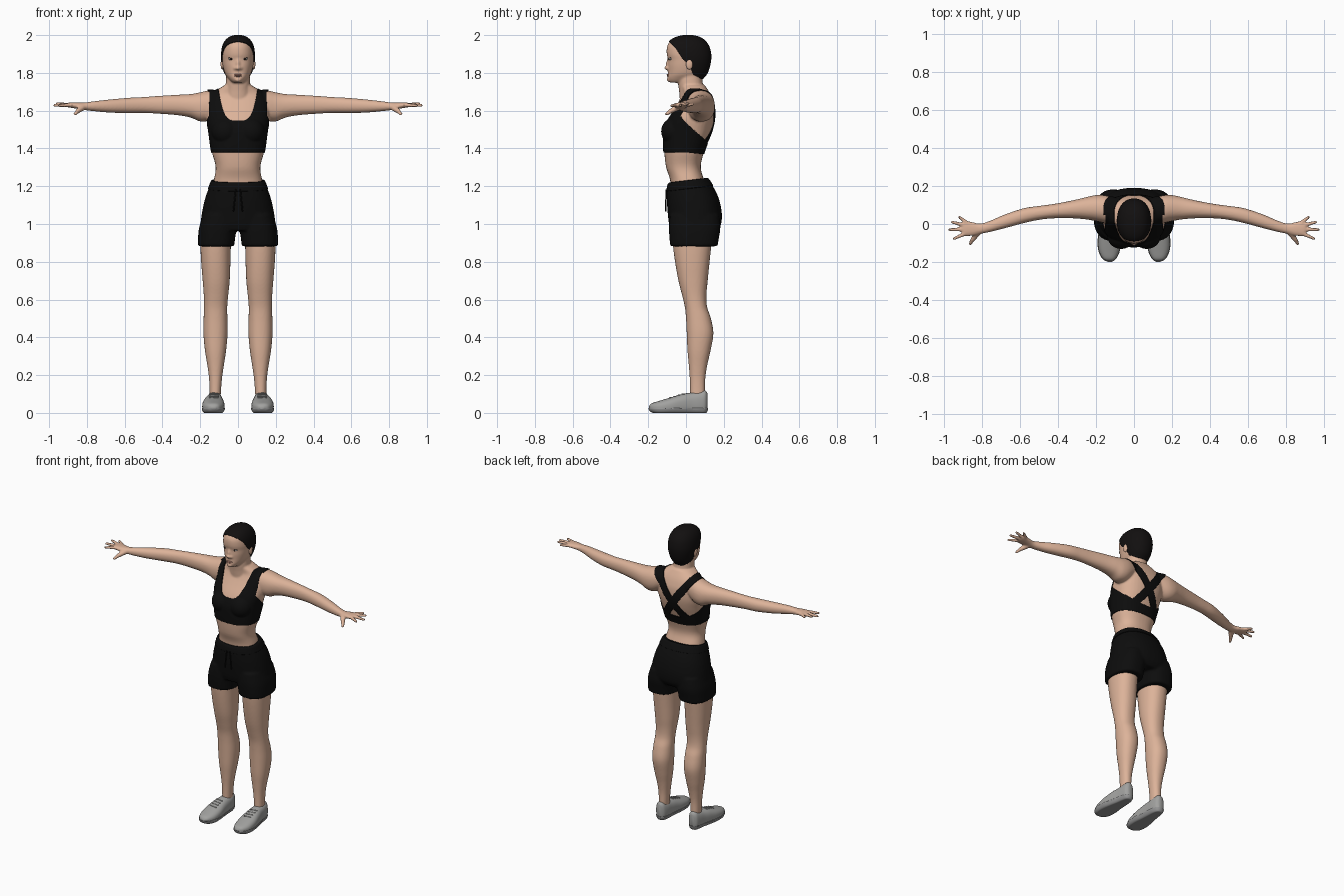
import bpy, bmesh, math
from mathutils import Vector, Matrix

cube = bpy.data.objects.get("Cube")
if cube:
    bpy.data.objects.remove(cube)


def material(name, r, g, b):
    m = bpy.data.materials.new(name)
    m.use_nodes = True
    m.diffuse_color = (r, g, b, 1)
    m.node_tree.nodes["Principled BSDF"].inputs["Base Color"].default_value = (r, g, b, 1)
    return m


skin = material("skin", 0.72, 0.45, 0.32)
fabric = material("black fabric", 0.004, 0.004, 0.004)
hair_mat = material("black hair", 0.006, 0.005, 0.005)
canvas = material("grey canvas", 0.36, 0.36, 0.35)
rubber = material("grey rubber", 0.30, 0.30, 0.30)
eye_white = material("eye white", 0.65, 0.62, 0.58)
dark = material("dark iris", 0.02, 0.012, 0.01)
lip = material("lip", 0.50, 0.25, 0.19)


def interp(x, pts):
    """Piecewise linear lookup."""
    if x <= pts[0][0]:
        return pts[0][1]
    for (a, u), (b, v) in zip(pts, pts[1:]):
        if x <= b:
            return u + (v - u) * (x - a) / (b - a)
    return pts[-1][1]


def smooth_keys(keys, n=5):
    """Catmull-Rom resampling of cross-section keys."""
    out = []
    for i in range(len(keys) - 1):
        p = [keys[max(0, min(len(keys) - 1, i + d))] for d in (-1, 0, 1, 2)]
        for k in range(n):
            t = k / n
            out.append([0.5 * (2 * b + (c - a) * t + (2 * a - 5 * b + 4 * c - d) * t * t
                               + (3 * b - a - 3 * c + d) * t ** 3) for a, b, c, d in zip(*p)])
    return out + [list(keys[-1])]


def loft(bm, keys, axis="z", power=2.2, side=1, seg=40, floor=-1.0):
    """Keys hold height, then the low and high limits on the two other axes."""
    order = {"z": (1, 2, 0), "x": (0, 1, 2), "y": (1, 0, 2)}[axis]
    rings = []
    for h, a0, a1, b0, b1 in smooth_keys(keys):
        ring = []
        for k in range(seg):
            c, s = math.cos(math.tau * k / seg), math.sin(math.tau * k / seg)
            u = (a0 + a1) / 2 + (a1 - a0) / 2 * math.copysign(abs(c) ** (2 / power), c)
            v = (b0 + b1) / 2 + (b1 - b0) / 2 * math.copysign(abs(s) ** (2 / power), s)
            x, y, z = [(h, u, v)[i] for i in order]
            ring.append(bm.verts.new((x * side, y, max(z, floor))))
        rings.append(ring)
    for a, b in zip(rings, rings[1:]):
        for k in range(seg):
            j = (k + 1) % seg
            bm.faces.new((a[k], a[j], b[j], b[k]))
    bm.faces.new(rings[0])
    bm.faces.new(rings[-1])


def ball(bm, pos, size):
    m = Matrix.Translation(pos) @ Matrix.Diagonal((*size, 1))
    bmesh.ops.create_uvsphere(bm, u_segments=24, v_segments=16, radius=1, matrix=m)


def limb(bm, p, q, r1, r2):
    """Tapered capsule between two points."""
    p, q = Vector(p), Vector(q)
    d = q - p
    m = Matrix.Translation((p + q) / 2) @ d.to_track_quat("Z", "Y").to_matrix().to_4x4()
    bmesh.ops.create_cone(bm, cap_ends=True, segments=16, radius1=r1, radius2=r2,
                          depth=d.length, matrix=m)
    ball(bm, p, (r1, r1, r1))
    ball(bm, q, (r2, r2, r2))


def finish(name, bm, mat, voxel=0, rounds=4):
    bmesh.ops.recalc_face_normals(bm, faces=bm.faces[:])
    me = bpy.data.meshes.new(name)
    bm.to_mesh(me)
    bm.free()
    ob = bpy.data.objects.new(name, me)
    bpy.context.scene.collection.objects.link(ob)
    if voxel:
        r = ob.modifiers.new("Remesh", "REMESH")
        r.mode, r.voxel_size = "VOXEL", voxel
        s = ob.modifiers.new("Smooth", "SMOOTH")
        s.factor, s.iterations = 0.5, rounds
        new = bpy.data.meshes.new_from_object(ob.evaluated_get(bpy.context.evaluated_depsgraph_get()))
        ob.modifiers.clear()
        ob.data = new
    ob.data.materials.clear()
    ob.data.materials.append(mat)
    ob.data.shade_smooth()
    ob.data.set_sharp_from_angle(angle=math.radians(50))
    return ob


def extract(name, source, rule, mat, thick):
    """Cut the source surface where rule(co) is zero and keep the positive side as a shell."""
    bm = bmesh.new()
    bm.from_mesh(source.data)
    bm.normal_update()
    val = {v: rule(v.co) for v in bm.verts}
    crossing = [e for e in bm.edges if val[e.verts[0]] * val[e.verts[1]] < 0]
    cuts = []
    for e in crossing:
        a, b = e.verts
        t = val[a] / (val[a] - val[b])
        cuts.append(bmesh.utils.edge_split(e, a, min(0.98, max(0.02, t)))[1])
    bmesh.ops.connect_verts(bm, verts=cuts)
    bm.normal_update()
    drop = [f for f in bm.faces if rule(f.calc_center_median()) < 0]
    bmesh.ops.delete(bm, geom=drop, context="FACES")
    me = bpy.data.meshes.new(name)
    bm.to_mesh(me)
    bm.free()
    me.materials.clear()
    me.materials.append(mat)
    me.shade_smooth()
    ob = bpy.data.objects.new(name, me)
    bpy.context.scene.collection.objects.link(ob)
    s = ob.modifiers.new("Thickness", "SOLIDIFY")
    s.thickness, s.offset = thick, 1


def sym(rows):
    return [(z, -w, w, a, b) for z, w, a, b in rows]


# Body: torso, neck, head, arms, hands and legs fused into one skin
bm = bmesh.new()
loft(bm, sym([(1.08, .15, -.08, .14), (1.22, .13, -.082, .1), (1.3, .118, -.105, .078),
              (1.38, .138, -.115, .095), (1.45, .148, -.118, .12), (1.5, .155, -.115, .138),
              (1.56, .165, -.092, .15), (1.62, .163, -.055, .15), (1.66, .155, -.032, .14),
              (1.695, .13, -.02, .125), (1.735, .072, -.03, .1)]), power=2.4)
loft(bm, sym([(1.62, .08, -.03, .12), (1.7, .068, -.036, .1), (1.75, .064, -.042, .088),
              (1.82, .062, -.04, .085)]))
loft(bm, sym([(1.748, .026, -.082, .02), (1.758, .04, -.094, .06), (1.775, .055, -.098, .09),
              (1.79, .066, -.096, .105), (1.81, .074, -.095, .116), (1.84, .081, -.096, .125),
              (1.87, .085, -.095, .13), (1.9, .086, -.102, .13), (1.94, .08, -.1, .12),
              (1.97, .065, -.082, .098), (1.988, .043, -.05, .07), (1.997, .015, -.01, .03)]))
ball(bm, (0, -.093, 1.842), (.011, .014, .034))
ball(bm, (0, -.1, 1.826), (.014, .016, .011))
ball(bm, (0, -.086, 1.764), (.02, .016, .013))
for s in (1, -1):
    ball(bm, (s * .068, -.062, 1.49), (.068, .065, .068))
    ball(bm, (s * .015, -.092, 1.824), (.009, .012, .008))
    loft(bm, [(.08, .0, .13, 1.6, 1.7), (.15, .005, .15, 1.55, 1.707), (.2, .015, .152, 1.543, 1.697),
              (.25, .024, .142, 1.563, 1.688), (.32, .03, .125, 1.576, 1.684),
              (.42, .03, .106, 1.584, 1.678), (.5, .022, .095, 1.588, 1.672),
              (.58, .005, .083, 1.587, 1.668), (.68, -.022, .05, 1.59, 1.659),
              (.76, -.042, .016, 1.597, 1.65), (.81, -.052, .002, 1.603, 1.643),
              (.85, -.062, .01, 1.61, 1.643), (.89, -.064, .016, 1.616, 1.643),
              (.905, -.055, .008, 1.62, 1.64)], axis="x", side=s)
    # Fingers and thumb
    for x0, y0, x1, y1, z1 in ((.88, .006, .92, .036, 1.634), (.89, -.008, .957, .01, 1.637),
                               (.893, -.028, .972, -.03, 1.628), (.888, -.05, .948, -.077, 1.626)):
        limb(bm, (s * x0, y0, 1.63), (s * x1, y1, z1), .0115, .008)
    limb(bm, (s * .82, -.042, 1.618), (s * .848, -.08, 1.598), .017, .013)
    limb(bm, (s * .848, -.08, 1.598), (s * .862, -.103, 1.582), .012, .009)
    loft(bm, [(.03, .095, .15, .02, .095), (.1, .091, .15, .022, .1), (.18, .085, .153, .02, .102),
              (.25, .075, .162, .015, .112), (.33, .063, .175, .008, .13), (.42, .055, .183, .004, .145),
              (.5, .056, .182, 0, .132), (.56, .057, .18, -.006, .112), (.62, .052, .181, -.02, .108),
              (.7, .044, .187, -.04, .115), (.8, .04, .195, -.058, .125), (.9, .037, .199, -.07, .135),
              (1.0, .03, .195, -.072, .14)], side=s)
body = finish("body", bm, skin, voxel=.0058)


# Hair cap above a hairline that drops toward the nape
def hair_rule(p):
    line = interp(p.y, [(-.12, 1.985), (-.09, 1.965), (-.05, 1.925), (-.015, 1.87), (.02, 1.845),
                        (.035, 1.795), (.08, 1.768), (.14, 1.766)])
    return p.z - line


extract("hair", body, hair_rule, hair_mat, .004)


# Sports top: scooped front, low sides, crossed back straps
def top_rule(p):
    x = abs(p.x)
    side = interp(p.y, [(-.06, 1.62), (-.01, 1.545), (.05, 1.49), (.09, 1.455), (.12, 1.415)]) - p.z
    if p.y < .05:
        neck = 1.545 + .15 * (x / .1) ** 4 - p.z
        cover = min(neck, max(side, .15 - x))
    else:
        cover = max(side, .025 - .8 * abs(x - .735 * abs(p.z - 1.53)))
    hem = p.z - (1.38 - .1 * max(0, p.y))
    return min(cover, hem, .2 - x)


extract("sports_top", body, top_rule, fabric, .005)

# Shorts: hips and two wide legs fused, with a raised waistband
bm = bmesh.new()
loft(bm, sym([(.965, .17, -.08, .165), (1.0, .196, -.09, .186), (1.05, .192, -.096, .19),
              (1.1, .183, -.1, .183), (1.15, .17, -.101, .166), (1.2, .152, -.099, .138),
              (1.235, .14, -.092, .115)]), power=2.3)
for s in (1, -1):
    loft(bm, [(.882, .02, .213, -.083, .167), (.92, .016, .212, -.087, .173),
              (.98, .008, .206, -.09, .182), (1.05, .01, .185, -.085, .175)], side=s, power=2.5)
shorts = finish("shorts", bm, fabric, voxel=.008, rounds=3)
for v in shorts.data.vertices:
    v.co.z += .12 * (v.co.y - .06) * min(1, max(0, (v.co.z - 1.1) / .13))
extract("waistband", shorts, lambda p: min(p.z - 1.192 - .12 * (p.y - .06), 1.234 + .12 * (p.y - .06) - p.z),
        fabric, .004)
bm = bmesh.new()
for s in (1, -1):
    limb(bm, (s * .012, -.105, 1.18), (s * .024, -.107, 1.07), .004, .004)
finish("drawstring", bm, fabric)

# Shoes with soles, collars and laces
for s, label in ((1, "left"), (-1, "right")):
    bm = bmesh.new()
    loft(bm, [(-.196, .118, .138, .02, .034), (-.182, .097, .164, .006, .05), (-.14, .077, .185, -.008, .064),
              (-.08, .071, .189, -.01, .082), (-.02, .077, .179, -.01, .1), (.03, .081, .168, -.01, .108),
              (.07, .084, .162, -.01, .115), (.1, .092, .155, -.004, .119), (.113, .105, .14, .015, .105)],
         axis="y", power=2.5, side=s, floor=.002)
    shoe = finish(label + "_shoe", bm, canvas)
    extract(label + "_sole", shoe, lambda p: .026 - p.z, rubber, .003)
    bm = bmesh.new()
    for i in range(4):
        y, z = -.085 + .022 * i, .08 + .0065 * i
        limb(bm, (s * .108, y, z), (s * .15, y + .006, z), .004, .004)
    finish(label + "_laces", bm, canvas)

# Ears, eyes, brows and lips
bm = bmesh.new()
for s in (1, -1):
    ball(bm, (s * .083, .018, 1.846), (.009, .018, .028))
finish("ears", bm, skin)
bm = bmesh.new()
for s in (1, -1):
    ball(bm, (s * .037, -.081, 1.874), (.014, .012, .006))
finish("eyes", bm, eye_white)
bm = bmesh.new()
for s in (1, -1):
    ball(bm, (s * .037, -.088, 1.874), (.006, .0065, .006))
    limb(bm, (s * .024, -.09, 1.88), (s * .05, -.081, 1.879), .0022, .0018)
finish("irises_and_lashes", bm, dark)
bm = bmesh.new()
ball(bm, (0, -.09, 1.79), (.022, .012, .005))
ball(bm, (0, -.09, 1.783), (.019, .012, .005))
finish("lips", bm, lip)
